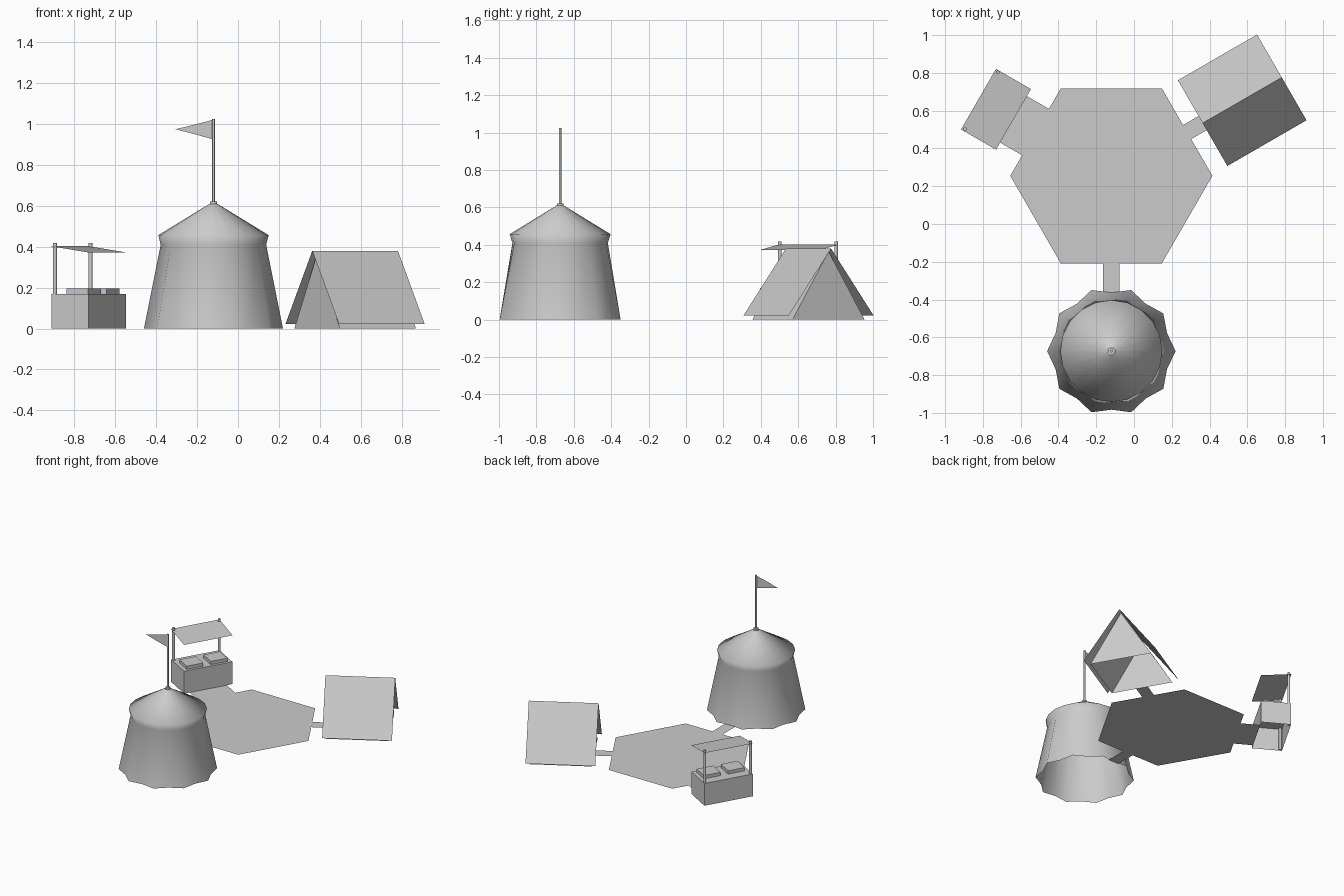
import bpy
import bmesh
from math import radians, cos, sin, pi
from mathutils import Matrix, Vector

if "Cube" in bpy.data.objects:
    bpy.data.objects.remove(bpy.data.objects["Cube"])

HUB = Vector((-0.12, 0.255, 0))


def frame(angle):
    """Local x points outward from the plaza centre at the given angle."""
    return Matrix.Translation(HUB) @ Matrix.Rotation(radians(angle), 4, 'Z')


def make(name, verts, faces, mat=Matrix(), smooth=False):
    me = bpy.data.meshes.new(name)
    me.from_pydata([mat @ Vector(v) for v in verts], [], faces)
    bm = bmesh.new()
    bm.from_mesh(me)
    bmesh.ops.recalc_face_normals(bm, faces=bm.faces)
    bm.to_mesh(me)
    bm.free()
    for p in me.polygons:
        p.use_smooth = smooth
    ob = bpy.data.objects.new(name, me)
    bpy.context.collection.objects.link(ob)
    return ob


def sheet(name, x0, x1, half, mat, z0=0, z1=0):
    return make(name, [(x0, -half, z0), (x1, -half, z1), (x1, half, z1), (x0, half, z0)],
                [(0, 1, 2, 3)], mat)


def open_box(name, x0, x1, y0, y1, z0, z1, mat):
    """Box without a bottom."""
    v = [(x, y, z) for z in (z0, z1) for x, y in ((x0, y0), (x1, y0), (x1, y1), (x0, y1))]
    f = [(4, 5, 6, 7)] + [(i, (i + 1) % 4, 4 + (i + 1) % 4, 4 + i) for i in range(4)]
    return make(name, v, f, mat)


def pole(name, x, y, z0, z1, r, mat=Matrix(), n=8):
    v = [(x + r * cos(2 * pi * i / n), y + r * sin(2 * pi * i / n), z)
         for z in (z0, z1) for i in range(n)]
    f = [(i, (i + 1) % n, n + (i + 1) % n, n + i) for i in range(n)]
    f += [tuple(range(n)), tuple(range(n, 2 * n))]
    ob = make(name, v, f, mat)
    for p in ob.data.polygons:
        p.use_smooth = len(p.vertices) == 4
    bpy.context.view_layer.objects.active = ob
    ob.select_set(True)
    bpy.ops.object.shade_smooth_by_angle(angle=radians(50))
    ob.select_set(False)


# hexagonal plaza with three paths
make("plaza", [(0.535 * cos(i * pi / 3), 0.535 * sin(i * pi / 3), 0) for i in range(6)],
     [tuple(range(6))], frame(0))
for name, ang, end, half in (("tent_path", 30, 0.585, 0.043),
                             ("stall_path", 150, 0.60, 0.142),
                             ("pavilion_path", 270, 0.62, 0.043)):
    sheet(name, 0.463, end, half, frame(ang))

# round pavilion: scalloped hem rising to a round eave and a conical roof
C = Vector((-0.12, -0.673, 0))
N = 20
rings = [(0.34, 0.31, 0), (0.258, 0.255, 0.41), (0.27, 0.27, 0.457), (0.02, 0.02, 0.61)]
verts = []
for ra, rb, z in rings:
    for i in range(N):
        r = rb if i % 2 else ra
        verts.append((r * cos(2 * pi * i / N), r * sin(2 * pi * i / N), z))
faces = [(k * N + i, k * N + (i + 1) % N, (k + 1) * N + (i + 1) % N, (k + 1) * N + i)
         for k in range(len(rings) - 1) for i in range(N)]
make("pavilion", verts, faces, Matrix.Translation(C), smooth=True)

# collar, flag pole and pennant
pole("roof_collar", C.x, C.y, 0.605, 0.622, 0.018, n=12)
pole("flag_pole", C.x, C.y, 0.60, 1.025, 0.007)
make("pennant", [(C.x, C.y, 0.925), (C.x, C.y, 1.022),
                 (C.x - 0.09, C.y - 0.004, 0.95), (C.x - 0.09, C.y - 0.004, 0.9985),
                 (C.x - 0.185, C.y, 0.975)],
     [(0, 1, 3, 2), (2, 3, 4)])

# ridge tent: inner body open underneath, with an overhanging fly sheet
T = frame(30) @ Matrix.Translation((0.80, 0, 0))
L, W = 0.2145, 0.2225
make("tent_body", [(s * L, y, z) for s in (-1, 1) for y, z in ((-W, 0), (W, 0), (0, 0.365))],
     [(0, 1, 2), (3, 4, 5), (0, 2, 5, 3), (1, 2, 5, 4)], T)
make("tent_fly", [(s * 0.242, y, z) for s in (-1, 1)
                  for y, z in ((-0.262, 0.022), (0, 0.38), (0.262, 0.022))],
     [(0, 1, 4, 3), (1, 2, 5, 4)], T)

# market stall: counter, crates, posts and sloping awning
S = frame(150)
open_box("stall_counter", 0.60, 0.81, -0.184, 0.184, 0, 0.17, S)
for side, word in ((-1, "right"), (1, "left")):
    yc = side * 0.092
    open_box(word + "_crate", 0.62, 0.74, yc - 0.063, yc + 0.063, 0.17, 0.195, S)
    pole(word + "_stall_post", 0.795, side * 0.174, 0, 0.418, 0.01, S)
sheet("stall_awning", 0.598, 0.812, 0.185, S, 0.372, 0.403)
